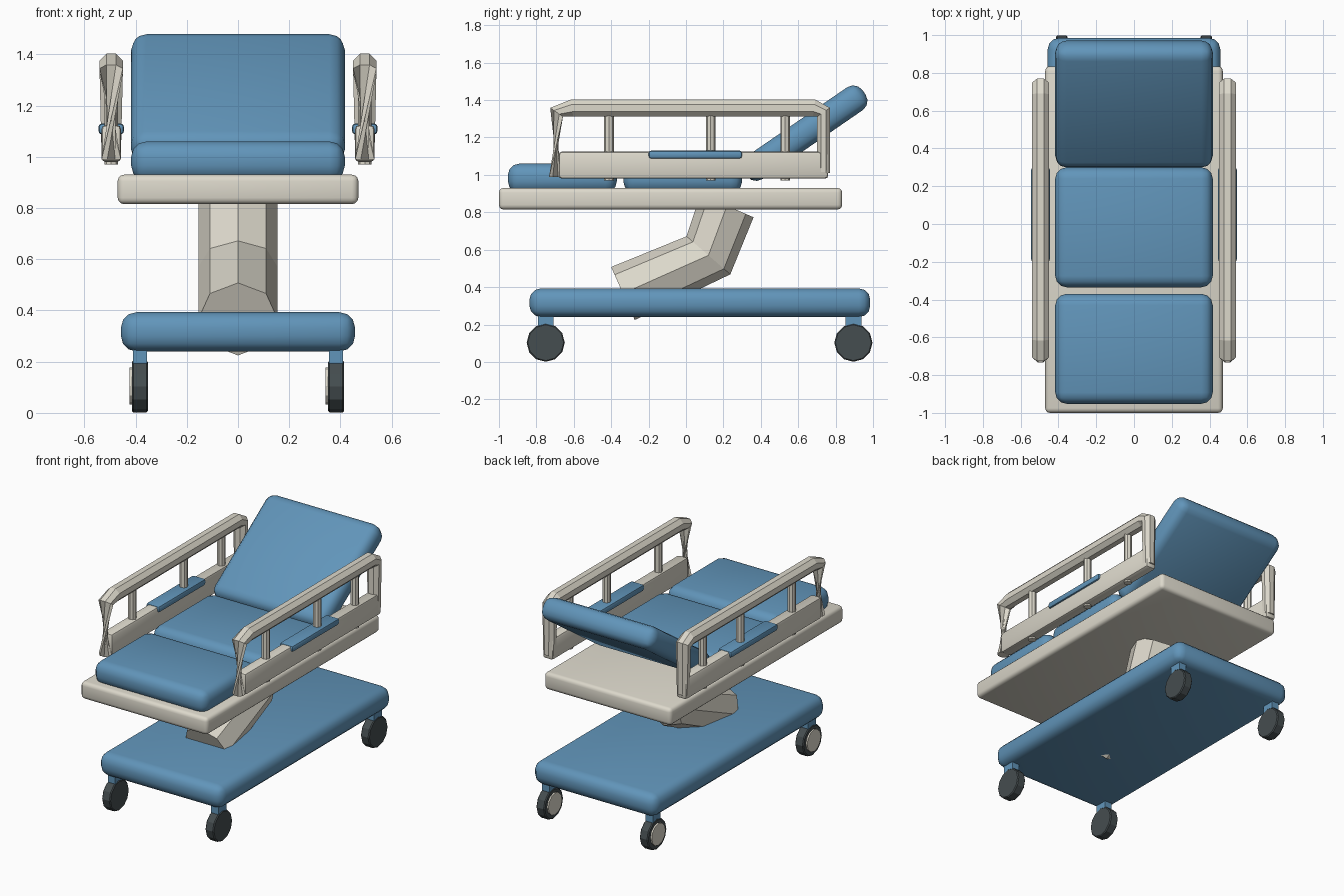
import bpy, bmesh
from math import radians, sin, cos, pi
from mathutils import Vector, Matrix

if "Cube" in bpy.data.objects:
    bpy.data.objects.remove(bpy.data.objects["Cube"])


def material(name, rgb):
    m = bpy.data.materials.new(name)
    m.diffuse_color = (*rgb, 1)
    m.use_nodes = True
    m.node_tree.nodes["Principled BSDF"].inputs["Base Color"].default_value = m.diffuse_color
    return m


BLUE = material("blue", (0.12, 0.30, 0.49))
CREAM = material("cream", (0.72, 0.69, 0.60))
DARK = material("dark", (0.06, 0.075, 0.08))


def finish(bm, name, mat, smooth=None):
    bmesh.ops.recalc_face_normals(bm, faces=bm.faces)
    me = bpy.data.meshes.new(name)
    bm.to_mesh(me)
    bm.free()
    me.materials.append(mat)
    if smooth:
        me.shade_smooth()
        me.set_sharp_from_angle(angle=radians(smooth))
    ob = bpy.data.objects.new(name, me)
    bpy.context.collection.objects.link(ob)
    return ob


def slab(name, lo, hi, bevel, mat, segments=3, tilt=0):
    """Rounded box between two corners, optionally tilted about x."""
    lo, hi = Vector(lo), Vector(hi)
    bm = bmesh.new()
    bmesh.ops.create_cube(bm, size=1)
    bmesh.ops.scale(bm, vec=hi - lo, verts=bm.verts)
    if bevel:
        bmesh.ops.bevel(bm, geom=bm.edges[:], offset=bevel, segments=segments,
                        profile=0.5, affect='EDGES')
    ob = finish(bm, name, mat, 35)
    ob.location = (lo + hi) / 2
    ob.rotation_euler.x = tilt
    return ob


def cylinder(name, centre, radius, depth, sides, mat, axis='Z', bevel=0):
    bm = bmesh.new()
    bmesh.ops.create_cone(bm, cap_ends=True, segments=sides, radius1=radius,
                          radius2=radius, depth=depth)
    if bevel:
        rim = [e for e in bm.edges if abs(e.verts[0].co.z - e.verts[1].co.z) < 1e-5]
        bmesh.ops.bevel(bm, geom=rim, offset=bevel, segments=1, affect='EDGES')
    if axis == 'X':
        bmesh.ops.rotate(bm, matrix=Matrix.Rotation(pi / 2, 3, 'Y'), verts=bm.verts)
    ob = finish(bm, name, mat)
    ob.location = centre
    return ob


def sweep(name, x, rings, phase, mat):
    """Octagonal tube in a y-z plane. Ring: y, z, direction (deg), x radius, plane radius, twist steps."""
    bm = bmesh.new()
    loops = []
    for y, z, ang, rx, rn, twist in rings:
        n = Vector((0, -sin(radians(ang)), cos(radians(ang))))
        loop = []
        for i in range(8):
            t = (i + twist + phase) * pi / 4
            loop.append(bm.verts.new(Vector((x + rx * cos(t), y, z)) + n * rn * sin(t)))
        loops.append(loop)
    for a, b in zip(loops, loops[1:]):
        for i in range(8):
            j = (i + 1) % 8
            bm.faces.new((a[i], a[j], b[j], b[i]))
    bm.faces.new(loops[0][::-1])
    bm.faces.new(loops[-1])
    return finish(bm, name, mat)


# wheeled base
slab("base", (-0.457, -0.837, 0.24), (0.457, 0.985, 0.393), 0.06, BLUE)
for end, y in (("front", -0.75), ("rear", 0.895)):
    for side, s in (("left", -1), ("right", 1)):
        x = s * 0.383
        tag = f"{end}_{side}"
        cylinder(f"wheel_{tag}", (x, y, 0.103), 0.102, 0.062, 12, DARK, 'X', 0.006)
        # hub caps all face the same way
        cylinder(f"hub_{tag}", (x - 0.031, y, 0.105), 0.073, 0.02, 12, CREAM, 'X')
        slab(f"caster_stem_{tag}", (x - 0.027, y - 0.042, 0.17),
             (x + 0.027, y + 0.042, 0.26), 0, BLUE)

# bent lifting column
sweep("lift_column", 0, [(-0.337, 0.366, 24, 0.155, 0.155, 0),
                         (0.12, 0.57, 49, 0.155, 0.155, 0),
                         (0.219, 0.835, 66.6, 0.155, 0.155, 0)], 0, CREAM)

# bed frame and cushions
slab("bed_frame", (-0.47, -1.0, 0.815), (0.47, 0.835, 0.93), 0.025, CREAM)
slab("foot_cushion", (-0.417, -0.952, 0.905), (0.417, -0.37, 1.06), 0.06, BLUE)
slab("seat_cushion", (-0.417, -0.335, 0.905), (0.417, 0.30, 1.06), 0.06, BLUE)
slab("back_cushion", (-0.417, 0.25, 1.149), (0.417, 1.02, 1.297), 0.06, BLUE,
     tilt=radians(34.5))

# side rails
for side, s in (("left", -1), ("right", 1)):
    x = s * 0.495
    sweep(f"top_rail_{side}", x, [
        (-0.698, 0.99, 90, 0.041, 0.037, 3),     # twisted front leg
        (-0.692, 1.335, 55, 0.049, 0.045, 0),
        (-0.61, 1.357, 8, 0.049, 0.05, 0),
        (0.685, 1.357, -8, 0.049, 0.05, 0),
        (0.735, 1.335, -55, 0.049, 0.045, 0),
        (0.735, 1.01, -90, 0.041, 0.037, 0)], 0.5, CREAM)
    slab(f"lower_rail_{side}", (x - 0.038, -0.68, 0.98), (x + 0.038, 0.76, 1.124),
         0.016, CREAM, 2)
    slab(f"rail_grip_{side}", (x - 0.05, -0.2, 1.087), (x + 0.05, 0.3, 1.13),
         0.014, BLUE, 2)
    for i, y in enumerate((-0.412, 0.132, 0.53)):
        cylinder(f"rail_post_{side}_{i + 1}", (x, y, 1.147), 0.026, 0.356, 8, CREAM)
